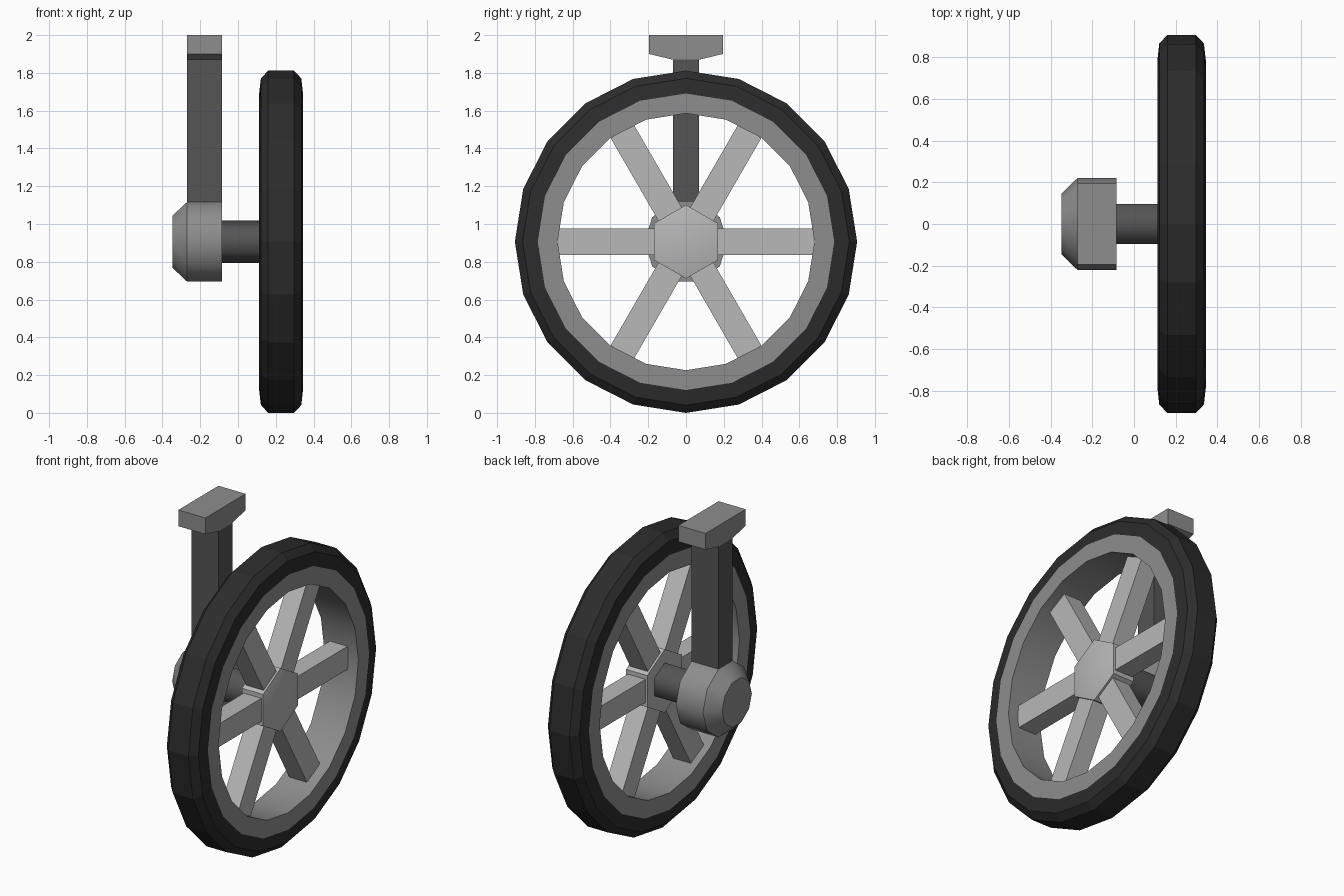
import bpy, bmesh
from math import sin, cos, pi, radians
from mathutils import Matrix

if "Cube" in bpy.data.objects:
    bpy.data.objects.remove(bpy.data.objects["Cube"])

CZ = 0.906  # height of the wheel axis


def material(name, v):
    m = bpy.data.materials.new(name)
    m.diffuse_color = (v, v, v, 1)
    m.use_nodes = True
    m.node_tree.nodes["Principled BSDF"].inputs["Base Color"].default_value = m.diffuse_color
    return m


RUBBER = material("rubber", 0.025)
DARK = material("dark_metal", 0.09)
MID = material("mid_metal", 0.27)
LIGHT = material("light_metal", 0.48)


def finish(bm, name, mat, smooth=None, recalc=True):
    bmesh.ops.remove_doubles(bm, verts=bm.verts, dist=1e-5)
    if recalc:
        bmesh.ops.recalc_face_normals(bm, faces=bm.faces)
    me = bpy.data.meshes.new(name)
    bm.to_mesh(me)
    bm.free()
    ob = bpy.data.objects.new(name, me)
    bpy.context.collection.objects.link(ob)
    me.materials.append(mat)
    if smooth:
        bpy.ops.object.select_all(action='DESELECT')
        ob.select_set(True)
        bpy.context.view_layer.objects.active = ob
        bpy.ops.object.shade_smooth_by_angle(angle=radians(smooth))
    return ob


def lathe(name, profile, n, mat, start=0.0, smooth=None):
    """Spin (x, radius) points around the wheel axis."""
    bm = bmesh.new()
    rings = []
    for x, r in profile:
        rings.append([bm.verts.new((x, r * cos(start + 2 * pi * i / n),
                                    CZ + r * sin(start + 2 * pi * i / n))) for i in range(n)])
    for a, b in zip(rings, rings[1:]):
        for i in range(n):
            j = (i + 1) % n
            bm.faces.new((a[i], b[i], b[j], a[j]))
    # faces are wound inward for rising x, so flip once
    bmesh.ops.reverse_faces(bm, faces=bm.faces)
    bmesh.ops.dissolve_degenerate(bm, dist=1e-6, edges=bm.edges)
    return finish(bm, name, mat, smooth, recalc=True)


# tyre and rim share one closed ring
lathe("tyre", [(0.112, 0.785), (0.121, 0.865), (0.16, 0.906), (0.296, 0.906),
               (0.335, 0.865), (0.344, 0.785), (0.112, 0.785)], 20, RUBBER)
lathe("rim", [(0.112, 0.785), (0.112, 0.68), (0.344, 0.68), (0.344, 0.785),
              (0.112, 0.785)], 20, MID, smooth=30)

# hexagonal hub with a low domed face
lathe("hub", [(0.145, 0), (0.145, 0.195), (0.29, 0.195), (0.335, 0)], 6, LIGHT,
      start=pi / 2, smooth=35)

# axle
lathe("axle", [(-0.12, 0), (-0.12, 0.112), (0.16, 0.112), (0.16, 0)], 6, DARK,
      start=pi / 2, smooth=65)

# bearing housing with tapered outer end
lathe("bearing_housing", [(-0.347, 0), (-0.347, 0.145), (-0.27, 0.221),
                          (-0.085, 0.221), (-0.085, 0)], 10, MID, smooth=40)

# six spokes
bm = bmesh.new()
for k in range(6):
    m = (Matrix.Translation((0.218, 0, CZ)) @ Matrix.Rotation(k * pi / 3, 4, 'X')
         @ Matrix.Translation((0, 0.4075, 0)) @ Matrix.Diagonal((0.12, 0.535, 0.142, 1)))
    bmesh.ops.create_cube(bm, size=1, matrix=m)
finish(bm, "spokes", LIGHT)


def extrude_x(name, outline, x0, x1, mat):
    """Extrude a (y, z) outline along x."""
    bm = bmesh.new()
    f = bm.faces.new([bm.verts.new((x0, y, z)) for y, z in outline])
    g = bmesh.ops.extrude_face_region(bm, geom=[f])["geom"]
    bmesh.ops.translate(bm, vec=(x1 - x0, 0, 0),
                        verts=[v for v in g if isinstance(v, bmesh.types.BMVert)])
    return finish(bm, name, mat)


# upright post and its mounting plate
extrude_x("post", [(-0.069, 1.09), (0.069, 1.09), (0.069, 1.88), (-0.069, 1.88)],
          -0.269, -0.086, DARK)
extrude_x("mounting_plate", [(-0.07, 1.87), (0.07, 1.87), (0.195, 1.90), (0.195, 2.0),
                             (-0.195, 2.0), (-0.195, 1.90)], -0.27, -0.085, MID)
